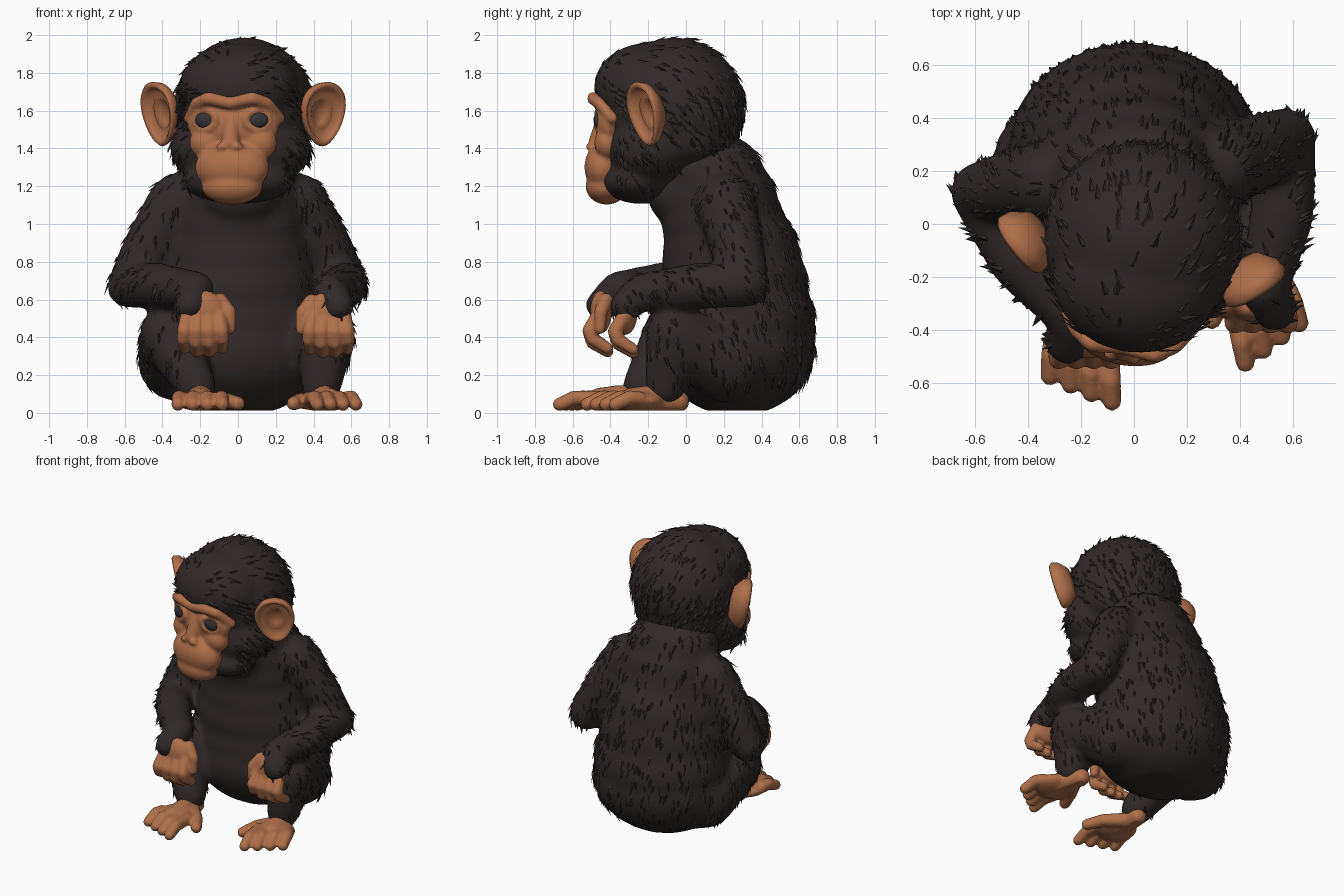
import bpy, bmesh, math, random
from mathutils import Vector, Matrix

random.seed(4)
if "Cube" in bpy.data.objects:
    bpy.data.objects.remove(bpy.data.objects["Cube"])


def material(name, rgb):
    m = bpy.data.materials.new(name)
    m.use_nodes = True
    m.diffuse_color = (*rgb, 1)
    bsdf = m.node_tree.nodes["Principled BSDF"]
    bsdf.inputs["Base Color"].default_value = (*rgb, 1)
    bsdf.inputs["Roughness"].default_value = 0.8
    return m


FUR = material("dark fur", (0.031, 0.022, 0.022))
SKIN = material("tan skin", (0.43, 0.16, 0.07))
EYE = material("eye grey", (0.036, 0.032, 0.036))
HEAD = Matrix.Translation((0.025, -0.1, 0)) @ Matrix.Rotation(math.radians(-10), 4, 'Z')


def blob(bm, centre, radii):
    """Ellipsoid added to a mesh."""
    mat = Matrix.Translation(centre) @ Matrix.Diagonal((*radii, 1))
    bmesh.ops.create_icosphere(bm, subdivisions=3, radius=1, matrix=mat)


def limb(bm, path):
    """Tapered chain of balls through points given as (x, y, z, radius)."""
    for a, b in zip(path, path[1:]):
        a, b = Vector(a), Vector(b)
        steps = max(2, int((b - a).length / (0.25 * min(a[3], b[3]))))
        for i in range(steps + 1):
            p = a.lerp(b, i / steps)
            bmesh.ops.create_icosphere(bm, subdivisions=2, radius=p[3],
                                       matrix=Matrix.Translation(p[:3]))


def finish(name, bm, mat, place=Matrix(), voxel=0, smooth=4):
    """Turn the mesh into an object, fusing its pieces when a voxel size is given."""
    bmesh.ops.transform(bm, matrix=place, verts=bm.verts)
    mesh = bpy.data.meshes.new(name)
    bm.to_mesh(mesh)
    bm.free()
    obj = bpy.data.objects.new(name, mesh)
    bpy.context.collection.objects.link(obj)
    if voxel:
        fuse = obj.modifiers.new("fuse", 'REMESH')
        fuse.mode, fuse.voxel_size = 'VOXEL', voxel
        soft = obj.modifiers.new("soften", 'SMOOTH')
        soft.factor, soft.iterations = 0.5, smooth
        graph = bpy.context.evaluated_depsgraph_get()
        obj.data = bpy.data.meshes.new_from_object(obj.evaluated_get(graph))
        obj.modifiers.clear()
        obj.data.name = name
    obj.data.materials.clear()
    obj.data.materials.append(mat)
    for v in obj.data.vertices:
        v.co.z = max(v.co.z, 0.012)
    for p in obj.data.polygons:
        p.use_smooth = True
    return obj


def tufts(name, source, count, flow, keep, length):
    """Scatter flat pointed locks that lie close to a fur surface."""
    bm = bmesh.new()
    for face in random.choices(source.data.polygons, k=count):
        p, n = face.center, face.normal
        if not keep(p, n):
            continue
        f = flow(p) + Vector([random.uniform(-0.2, 0.2) for _ in range(3)])
        f -= n * f.dot(n)
        if f.length < 0.3:
            continue
        f.normalize()
        side = n.cross(f)
        size = length * random.uniform(0.6, 1.2)
        base = p - n * 0.008
        a, b = (bm.verts.new(base + side * size * k) for k in (-0.22, 0.22))
        top = bm.verts.new(p + n * 0.006 + f * size * 0.3)
        tip = bm.verts.new(p + f * size + n * size * 0.1)
        for tri in ((a, tip, top), (top, tip, b), (a, b, tip), (a, top, b)):
            bm.faces.new(tri)
    bmesh.ops.recalc_face_normals(bm, faces=bm.faces)
    obj = finish(name, bm, FUR)
    for p in obj.data.polygons:
        p.use_smooth = False


# Torso with arms and legs
bm = bmesh.new()
for c, r in (((0, 0.27, 0.34), (0.485, 0.42, 0.36)), ((0, 0.275, 0.48), (0.475, 0.415, 0.38)),
             ((0, 0.255, 0.66), (0.44, 0.395, 0.4)), ((0, 0.24, 0.82), (0.405, 0.37, 0.36)),
             ((0, 0.195, 1.0), (0.365, 0.325, 0.32)), ((0, 0.18, 1.12), (0.345, 0.31, 0.27)),
             ((0, 0.135, 1.27), (0.31, 0.28, 0.22)), ((0.01, -0.06, 1.18), (0.21, 0.15, 0.19))):
    blob(bm, c, r)
limb(bm, [(0.32, 0.21, 1.11, 0.165), (0.46, 0.27, 0.88, 0.148), (0.57, 0.32, 0.68, 0.125),
          (0.56, 0.04, 0.67, 0.127), (0.49, -0.24, 0.64, 0.1), (0.53, -0.32, 0.565, 0.092)])
limb(bm, [(-0.32, 0.16, 1.11, 0.165), (-0.47, 0.14, 0.88, 0.142), (-0.58, 0.12, 0.67, 0.12),
          (-0.43, -0.13, 0.675, 0.127), (-0.22, -0.36, 0.655, 0.1), (-0.25, -0.445, 0.57, 0.092)])
limb(bm, [(0.33, 0.22, 0.27, 0.225), (0.47, -0.06, 0.41, 0.16), (0.44, -0.11, 0.14, 0.112)])
limb(bm, [(-0.31, 0.24, 0.28, 0.23), (-0.37, -0.08, 0.41, 0.16), (-0.22, -0.23, 0.14, 0.112)])
body = finish("body_fur", bm, FUR, voxel=0.022, smooth=14)

# Head fur: skull, forehead, cheeks, nape and chin ruff
bm = bmesh.new()
for c, r in (((0, 0.04, 1.62), (0.375, 0.375, 0.37)), ((0, -0.11, 1.72), (0.32, 0.28, 0.24)),
             ((0, -0.06, 1.4), (0.38, 0.255, 0.23)), ((0, 0.1, 1.46), (0.33, 0.285, 0.2)),
             ((0, -0.14, 1.23), (0.3, 0.21, 0.125))):
    blob(bm, c, r)
head = finish("head_fur", bm, FUR, HEAD, voxel=0.02, smooth=8)

# Locks of fur
tufts("body_locks", body, 1400,
      lambda p: Vector((0, 0.5 if abs(p.x) > 0.45 and p.z > 0.5 else 0.15, -1)),
      lambda p, n: p.z > 0.1 and n.z > -0.6 and not (n.y < -0.1 and abs(p.x) < 0.3 and p.y < 0.1),
      0.08)
face_centre = HEAD @ Vector((0, -0.45, 1.55))
tufts("head_locks", head, 1000,
      lambda p: (p - face_centre).normalized() * 0.8 + Vector((0, 0, -0.7)),
      lambda p, n: n.z > -0.5 and not (p.y < -0.33 and p.z < 1.7 and abs(p.x + 0.04) < 0.27)
      and not (p.z > 1.75 and random.random() < 0.6), 0.09)

# Face: plate, cheeks, brow, lids, nose, muzzle and lower lip
bm = bmesh.new()
blob(bm, (0, -0.28, 1.53), (0.25, 0.09, 0.15))
blob(bm, (0, -0.325, 1.3), (0.2, 0.115, 0.14))
blob(bm, (0, -0.325, 1.2), (0.165, 0.11, 0.098))
limb(bm, [(0, -0.34, 1.56, 0.04), (0, -0.375, 1.43, 0.05)])
brow = [(0, -0.365, 1.64, 0.035), (0.12, -0.375, 1.665, 0.036),
        (0.19, -0.33, 1.64, 0.033), (0.245, -0.25, 1.56, 0.03)]
for s in (-1, 1):
    limb(bm, [(s * x, y, z, r) for x, y, z, r in brow])
    blob(bm, (s * 0.038, -0.405, 1.41), (0.034, 0.025, 0.022))
    blob(bm, (s * 0.14, -0.29, 1.43), (0.095, 0.075, 0.09))
    ring = [i * math.pi / 6 for i in range(13)]
    limb(bm, [(s * (0.14 + 0.062 * math.cos(t)), -0.348 + 0.022 * math.cos(t),
               1.55 + 0.052 * math.sin(t), 0.014) for t in ring])
finish("face", bm, SKIN, HEAD, voxel=0.011, smooth=6)

# Eyes
for s, label in ((-1, "right"), (1, "left")):
    bm = bmesh.new()
    blob(bm, (s * 0.14, -0.34, 1.55), (0.056, 0.03, 0.045))
    finish(label + "_eye", bm, EYE, HEAD)

# Ears: cupped discs spun from a profile, wider and leaning forward at the top
PROFILE = [(0, 0.06), (0.6, 0.05), (0.93, 0.0), (1, -0.04), (0.92, -0.055),
           (0.8, -0.04), (0.62, 0.0), (0.5, -0.015), (0.35, 0.01), (0, 0.02)]
for s, label in ((-1, "right"), (1, "left")):
    bm = bmesh.new()
    verts = [bm.verts.new((r, d, 0)) for r, d in PROFILE]
    edges = [bm.edges.new(pair) for pair in zip(verts, verts[1:])]
    bmesh.ops.spin(bm, geom=verts + edges, cent=(0, 0, 0), axis=(0, 1, 0),
                   angle=math.tau, steps=32)
    bmesh.ops.remove_doubles(bm, verts=bm.verts, dist=0.001)
    for v in bm.verts:
        v.co.x *= 0.13 * (1 + 0.22 * v.co.z)
        v.co.z *= 0.175
    bmesh.ops.recalc_face_normals(bm, faces=bm.faces)
    place = (HEAD @ Matrix.Translation((s * 0.42, -0.02, 1.59))
             @ Matrix.Rotation(math.radians(17), 4, 'X')
             @ Matrix.Rotation(s * math.radians(41), 4, 'Z')
             @ Matrix.Rotation(s * math.radians(6), 4, 'Y'))
    finish(label + "_ear", bm, SKIN, place)

# Hands: limp, with curled fingers and an inward thumb
for s, label, wrist in ((-1, "right", (-0.185, -0.405, 0.615)), (1, "left", (0.48, -0.27, 0.61))):
    bm = bmesh.new()
    blob(bm, (0, -0.045, -0.08), (0.12, 0.058, 0.115))
    for i in range(4):
        x = (i - 1.5) * 0.066
        drop = 0.018 * abs(i - 1.5)
        limb(bm, [(x * 0.85, -0.06, -0.1, 0.039), (x, -0.105, -0.18, 0.041),
                  (x * 1.05, -0.09, -0.25 + drop, 0.037), (x, -0.01, -0.3 + drop, 0.032)])
    limb(bm, [(-s * 0.09, -0.02, -0.02, 0.042), (-s * 0.14, -0.045, -0.08, 0.037),
              (-s * 0.145, -0.05, -0.17, 0.03)])
    finish(label + "_hand", bm, SKIN, Matrix.Translation(wrist), voxel=0.01)

# Feet: long soles, four close toes shortening outward and a spread big toe
for s, label, heel, turn in ((-1, "right", (-0.2, -0.2, 0), 0), (1, "left", (0.42, -0.04, 0), 14)):
    bm = bmesh.new()
    limb(bm, [(0, 0, 0.06, 0.06), (0, -0.15, 0.075, 0.075), (0, -0.26, 0.07, 0.065)])
    blob(bm, (0, -0.22, 0.065), (0.135, 0.14, 0.055))
    for i in range(4):
        x = s * (i - 1.5) * 0.068
        back = 0.032 * i
        limb(bm, [(x, -0.24, 0.075, 0.042), (x * 1.1, -0.39 + back, 0.08, 0.041),
                  (x * 1.15, -0.47 + back, 0.045, 0.037)])
    limb(bm, [(-s * 0.05, -0.1, 0.06, 0.05), (-s * 0.14, -0.19, 0.065, 0.043),
              (-s * 0.2, -0.28, 0.05, 0.039)])
    place = Matrix.Translation(heel) @ Matrix.Rotation(math.radians(turn), 4, 'Z')
    finish(label + "_foot", bm, SKIN, place, voxel=0.011)
